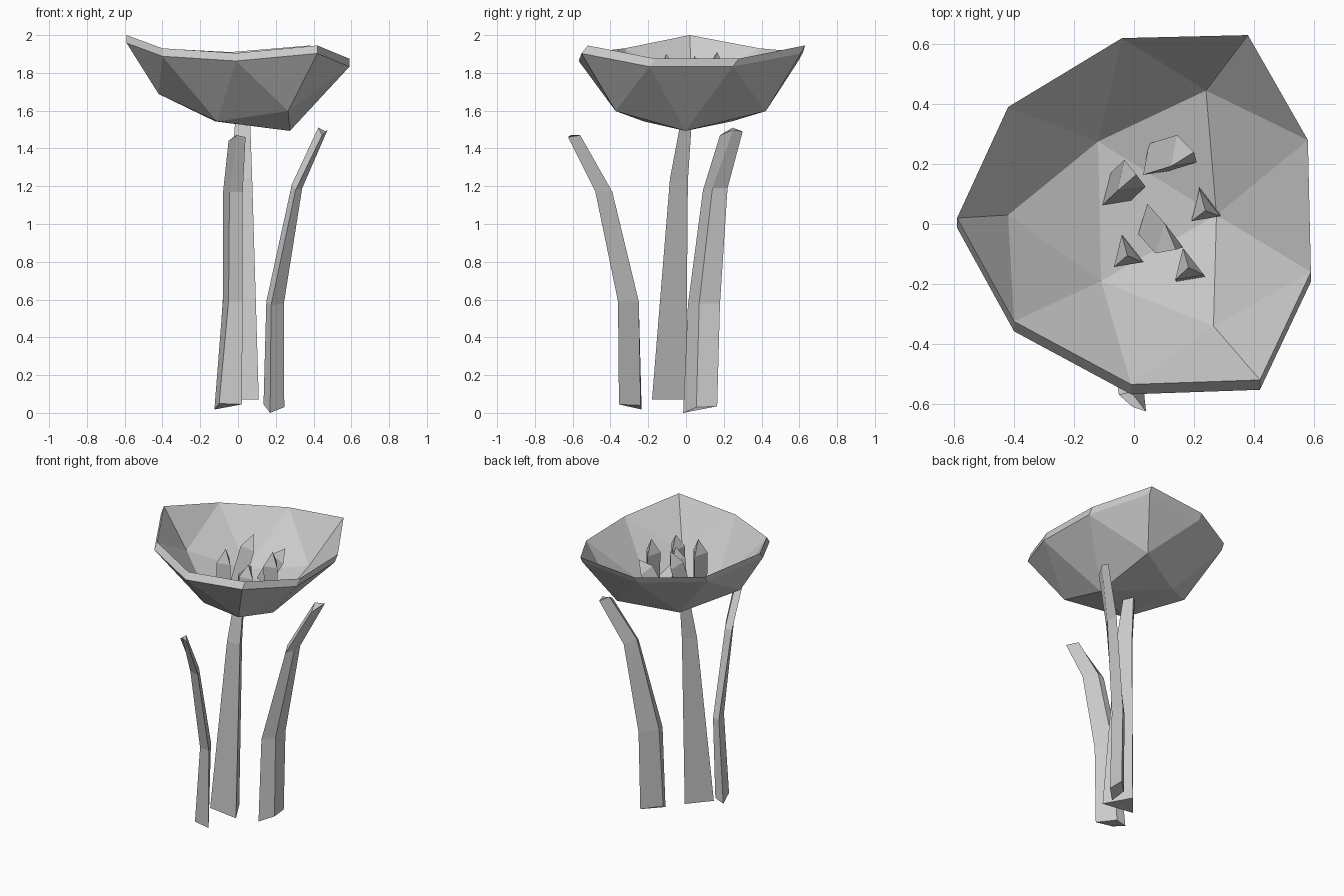
import bpy, bmesh
from mathutils import Vector


def make_object(name, verts, faces):
    mesh = bpy.data.meshes.new(name)
    bm = bmesh.new()
    vs = [bm.verts.new(v) for v in verts]
    for f in faces:
        bm.faces.new([vs[i] for i in f])
    bmesh.ops.recalc_face_normals(bm, faces=bm.faces)
    bm.to_mesh(mesh)
    bm.free()
    obj = bpy.data.objects.new(name, mesh)
    bpy.context.collection.objects.link(obj)
    return obj


def loft(name, rings, tip=None):
    """Skin a stack of equal-sized rings, ending in a cap or a point."""
    n = len(rings[0])
    verts = [v for ring in rings for v in ring]
    faces = [tuple(range(n))]
    for r in range(len(rings) - 1):
        for i in range(n):
            j = (i + 1) % n
            faces.append((r * n + i, r * n + j, (r + 1) * n + j, (r + 1) * n + i))
    last = (len(rings) - 1) * n
    if tip is None:
        faces.append(tuple(range(last, last + n)))
    else:
        verts.append(tip)
        faces += [(last + i, last + (i + 1) % n, len(verts) - 1) for i in range(n)]
    return make_object(name, verts, faces)


# Flower cup: faceted shell, nine-point rim over a six-point floor
rim = [(-.59, .02, 2.0), (-.42, .39, 1.93), (-.04, .62, 1.91), (.38, .63, 1.945),
       (.58, .28, 1.875), (.59, -.16, 1.875), (.42, -.52, 1.945), (-.01, -.535, 1.905),
       (-.40, -.325, 1.93)]
floor = [(-.42, .03, 1.73), (-.12, .275, 1.585), (.24, .445, 1.64), (.275, .03, 1.535),
         (.265, -.34, 1.64), (-.11, -.19, 1.585)]
inner = rim + floor
# the wall's outside sits lower and further forward, less so at the steep back
outer = [(x, y - (.022 if y > .35 else .033), z - .042) for x, y, z in inner]
owner = [0, 1, 2, 2, 3, 4, 4, 5, 0]  # floor point under each rim edge
skin = [(9, 10, 14), (10, 11, 12), (10, 12, 14), (12, 13, 14)]
for i in range(9):
    j = (i + 1) % 9
    a, b = owner[i], owner[j]
    skin.append((i, j, 9 + a))
    if a != b:
        skin.append((j, 9 + b, 9 + a))
faces = skin + [tuple(v + 15 for v in f) for f in skin]
faces += [(i, (i + 1) % 9, (i + 1) % 9 + 15, i + 15) for i in range(9)]
make_object("flower_cup", inner + outer, faces)

# Stem and leaves: tapered, bending blades
loft("main_stem", [
    [(-.115, -.145, .07), (.11, -.18, .07), (.01, 0, .07)],
    [(-.04, -.065, 1.23), (.075, -.085, 1.24), (.025, .01, 1.23)],
    [(-.015, -.01, 1.54), (.065, -.03, 1.53), (.03, .03, 1.53)]])
loft("front_leaf", [
    [(-.125, -.235, .018), (-.10, -.335, .05), (.02, -.355, .045), (-.06, -.24, .04)],
    [(-.08, -.25, .59), (-.05, -.35, .59), (.025, -.36, .59), (-.035, -.25, .59)],
    [(-.08, -.395, 1.16), (-.045, -.465, 1.17), (.025, -.48, 1.17), (-.03, -.39, 1.17)],
    [(-.05, -.57, 1.44), (-.005, -.61, 1.47), (.04, -.625, 1.46), (-.01, -.56, 1.47)]])
loft("right_leaf", [
    [(.17, -.015, .0), (.245, .055, .03), (.24, .165, .035), (.135, .06, .045)],
    [(.175, .01, .57), (.243, .07, .58), (.243, .18, .58), (.15, .085, .59)],
    [(.305, .09, 1.18), (.34, .14, 1.19), (.33, .22, 1.19), (.285, .14, 1.21)],
    [(.445, .18, 1.47), (.475, .25, 1.50), (.465, .30, 1.49), (.425, .245, 1.51)]])

# Stamens: pointed three-sided prisms, some leaning
section = [Vector((-.02, .068, 0)), Vector((-.046, -.038, 0)), Vector((.05, -.022, 0))]
stamens = [((-.018, -.105, 1.56), (-.022, -.105, 1.90)),
           ((.238, .055, 1.55), (.238, .045, 1.89)),
           ((.187, -.155, 1.56), (.182, -.145, 1.86)),
           ((-.06, .10, 1.57), (.008, .165, 1.91)),
           ((.07, .20, 1.58), (.20, .24, 1.83)),
           ((.06, .005, 1.57), (.14, -.085, 1.81))]
for k, (base, tip) in enumerate(stamens):
    base, tip = Vector(base), Vector(tip)
    turn = Vector((0, 0, 1)).rotation_difference(tip - base)
    shoulder = base.lerp(tip, .72)
    loft(f"stamen_{k + 1}", [[c + turn @ s for s in section] for c in (base, shoulder)], tip)
